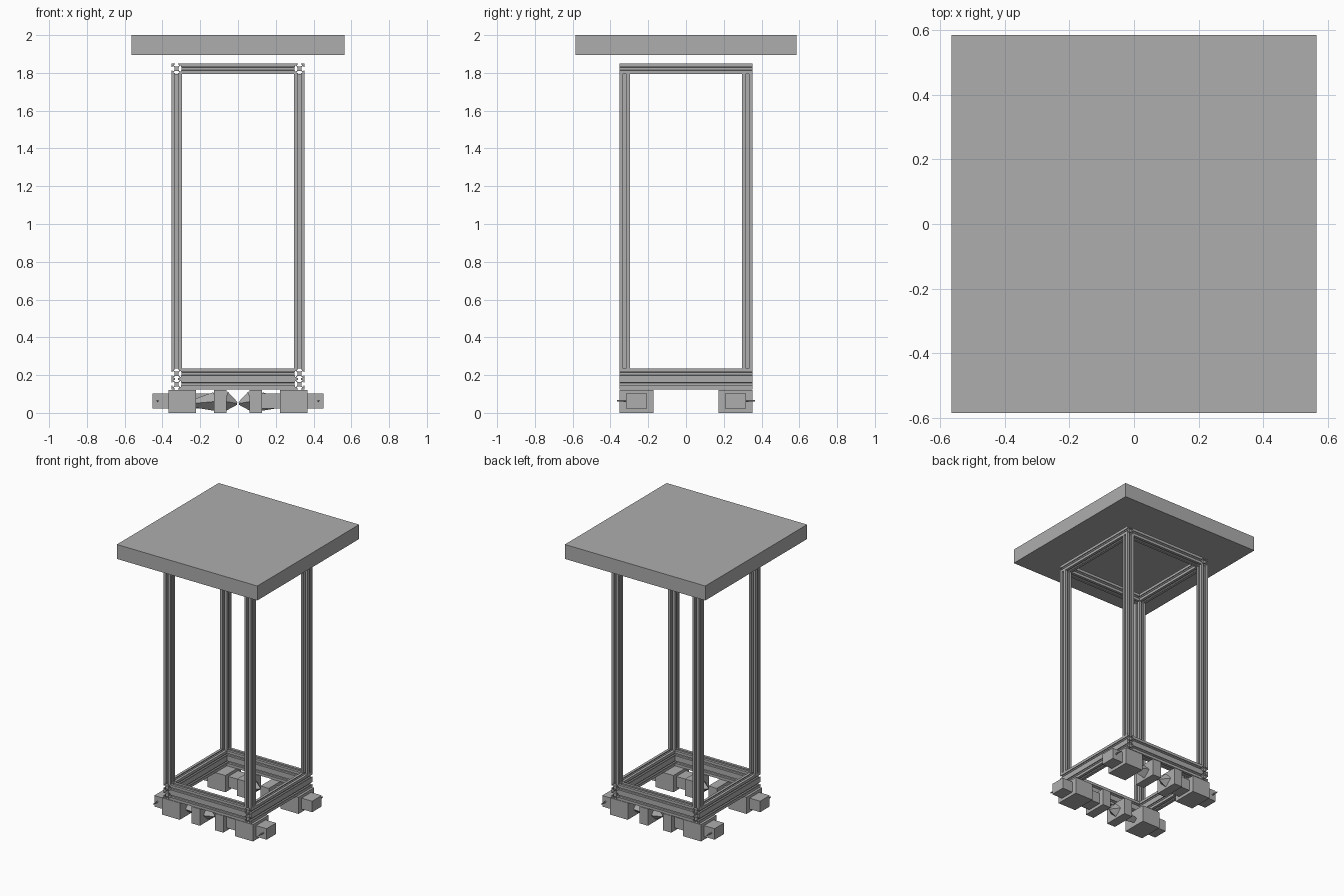
import bpy, bmesh
from mathutils import Matrix, Vector

cube = bpy.data.objects.get("Cube")
if cube:
    bpy.data.objects.remove(cube, do_unlink=True)

gray = bpy.data.materials.new("plain_gray")
gray.use_nodes = True
gray.diffuse_color = (0.42, 0.42, 0.42, 1)
gray.node_tree.nodes["Principled BSDF"].inputs["Base Color"].default_value = (0.42, 0.42, 0.42, 1)


def finish(name, bm):
    bmesh.ops.recalc_face_normals(bm, faces=bm.faces)
    mesh = bpy.data.meshes.new(name)
    bm.to_mesh(mesh)
    bm.free()
    mesh.materials.append(gray)
    obj = bpy.data.objects.new(name, mesh)
    bpy.context.collection.objects.link(obj)
    return obj


def box(name, x, y, z):
    bm = bmesh.new()
    bmesh.ops.create_cube(bm, size=1)
    for v in bm.verts:
        v.co = [lo + (c + 0.5) * (hi - lo) for c, (lo, hi) in zip(v.co, (x, y, z))]
    return finish(name, bm)


def cone(name, start, end, r1, r2, sides):
    """Tapered prism from start to end."""
    start, end = Vector(start), Vector(end)
    axis = end - start
    bm = bmesh.new()
    turn = axis.to_track_quat('Z', 'Y').to_matrix().to_4x4()
    bmesh.ops.create_cone(bm, cap_ends=True, segments=sides, radius1=r1, radius2=r2,
                          depth=axis.length,
                          matrix=Matrix.Translation((start + end) / 2) @ turn)
    return finish(name, bm)


# Slotted profile: one side, turned four times
SIDE = [(1, -1), (1, -.3), (.82, -.3), (.82, -.58), (.68, -.58), (.4, -.27),
        (.4, .27), (.68, .58), (.82, .58), (.82, .3), (1, .3)]
H = 0.0275


def rail(name, start, end):
    start, end = Vector(start), Vector(end)
    bm = bmesh.new()
    ring = []
    for k in range(4):
        for a, b in SIDE:
            for _ in range(k):
                a, b = -b, a
            ring.append(bm.verts.new((a * H, b * H, 0)))
    face = bm.faces.new(ring)
    axis = end - start
    ext = bmesh.ops.extrude_face_region(bm, geom=[face])
    for v in ext["geom"]:
        if isinstance(v, bmesh.types.BMVert):
            v.co.z += axis.length
    bm.transform(Matrix.Translation(start) @ axis.to_track_quat('Z', 'Y').to_matrix().to_4x4())
    return finish(name, bm)


# Table top
box("table_top", (-0.565, 0.565), (-0.585, 0.585), (1.895, 2))

# Frame: two base layers, one upper layer, four posts
P = 0.325
for level, z in (("lower", 0.152), ("middle", 0.207), ("upper", 1.822)):
    for s, side in ((-1, "right"), (1, "left")):
        rail(f"{level}_{side}_rail", (s * P, -0.352, z), (s * P, 0.352, z))
    for s, side in ((-1, "front"), (1, "back")):
        rail(f"{level}_{side}_rail", (-0.298, s * P, z), (0.298, s * P, z))
for sx, nx in ((-1, "right"), (1, "left")):
    for sy, ny in ((-1, "front"), (1, "back")):
        rail(f"{ny}_{nx}_post", (sx * P, sy * P, 0.235), (sx * P, sy * P, 1.795))

# Drive units under the base: end box, mount, inner box, bracket and tip
for sy, ny in ((-1, "front"), (1, "back")):
    yc = 0.262 * sy
    wide = (yc - 0.09, yc + 0.09)
    slim = (yc - 0.055, yc + 0.055)
    for sx, nx in ((-1, "right"), (1, "left")):
        def span(a, b):
            return tuple(sorted((sx * a, sx * b)))
        tag = f"{ny}_{nx}"
        box(tag + "_mount", span(0.222, 0.367), wide, (0, 0.122))
        box(tag + "_end_box", span(0.367, 0.452), slim, (0.022, 0.102))
        box(tag + "_bracket", span(0.06, 0.128), wide, (0, 0.122))
        if sx == sy:
            # Tapered shaft on one unit of each row
            cone(tag + "_shaft", (sx * 0.24, yc, 0.05), (sx * 0.125, yc, 0.06), 0.02, 0.05, 4)
        else:
            box(tag + "_inner_box", span(0.125, 0.225), slim, (0.022, 0.102))
        cone(tag + "_tip", (sx * 0.065, yc, 0.06), (sx * 0.005, yc, 0.05), 0.055, 0.008, 4)
        # Small pin on the outward face of the end box
        cone(tag + "_pin", (sx * 0.425, sy * 0.30, 0.064), (sx * 0.425, sy * 0.365, 0.064),
             0.006, 0.004, 8)
